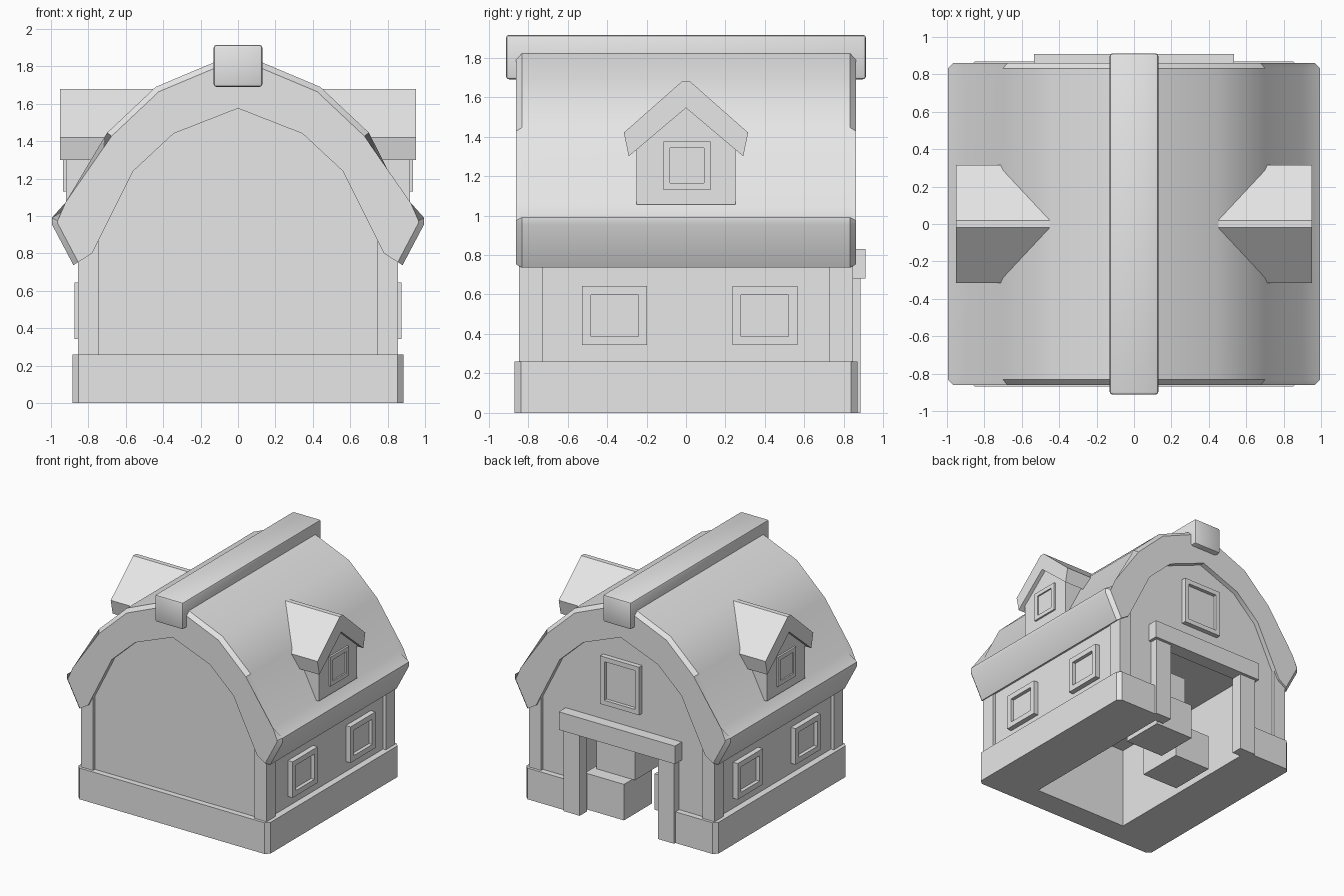
import bpy, bmesh
from mathutils import Vector, Matrix

cube = bpy.data.objects.get("Cube")
if cube:
    bpy.data.objects.remove(cube, do_unlink=True)

GREY = (0.8, 0.8, 0.8, 1.0)
mat = bpy.data.materials.new("plain grey")
mat.use_nodes = True
mat.diffuse_color = GREY
mat.node_tree.nodes["Principled BSDF"].inputs["Base Color"].default_value = GREY


def finish(name, bm):
    """Turn a bmesh into a named object with the grey material."""
    bmesh.ops.recalc_face_normals(bm, faces=bm.faces[:])
    me = bpy.data.meshes.new(name)
    bm.to_mesh(me)
    bm.free()
    me.materials.append(mat)
    ob = bpy.data.objects.new(name, me)
    bpy.context.collection.objects.link(ob)
    return ob


def box_bm(x0, x1, y0, y1, z0, z1):
    bm = bmesh.new()
    bmesh.ops.create_cube(bm, size=1)
    for v in bm.verts:
        v.co = Vector((x0 + (v.co.x + .5) * (x1 - x0),
                       y0 + (v.co.y + .5) * (y1 - y0),
                       z0 + (v.co.z + .5) * (z1 - z0)))
    return bm


def box(name, *size):
    return finish(name, box_bm(*size))


def prism(points, start, end):
    """Sweep a closed outline from the points start(p) to end(p)."""
    bm = bmesh.new()
    a = [bm.verts.new(start(p)) for p in points]
    b = [bm.verts.new(end(p)) for p in points]
    bm.faces.new(a)
    bm.faces.new(b[::-1])
    n = len(points)
    for i in range(n):
        j = (i + 1) % n
        bm.faces.new((a[i], b[i], b[j], a[j]))
    return bm


def window(name, width, height, border, depth, matrix):
    """Framed window facing local +x, with the pane sunk in the frame."""
    bm = box_bm(-.06, 0, -width / 2, width / 2, -height / 2, height / 2)
    bm.normal_update()
    front = [f for f in bm.faces if f.normal.x > .9]
    bmesh.ops.inset_region(bm, faces=front, thickness=border, depth=0)
    pane = bmesh.ops.extrude_discrete_faces(bm, faces=front)["faces"]
    bmesh.ops.translate(bm, verts=pane[0].verts[:], vec=(-depth, 0, 0))
    bm.transform(matrix)
    return finish(name, bm)


def smooth(ob):
    bpy.ops.object.select_all(action='DESELECT')
    ob.select_set(True)
    bpy.context.view_layer.objects.active = ob
    bpy.ops.object.shade_smooth_by_angle(angle=0.52)


def mirrored(points):
    return points + [(-x, z) for x, z in reversed(points) if x > 1e-6]


# Curved barn roof: shell between an outer and an inner outline
outer = [(0, 1.875), (.44, 1.69), (.70, 1.445), (.90, 1.05),
         (.995, .99), (.995, .955), (.88, .737)]
inner = [(0, 1.575), (.345, 1.44), (.56, 1.24), (.78, .80)]
left_side = [(-x, z) for x, z in outer[:0:-1]]
inside = [(-x, z) for x, z in inner[:0:-1]]
outline = left_side + outer + inner[:0:-1] + [inner[0]] + inside[::-1]
Y = .862
bm = prism(outline, lambda p: (p[0], -Y, p[1]), lambda p: (p[0], Y, p[1]))
count = len(left_side) + len(outer)
bm.verts.ensure_lookup_table()
rim_verts = set(bm.verts[:count]) | set(bm.verts[len(outline):len(outline) + count])
rim = [e for e in bm.edges if set(e.verts) <= rim_verts
       and abs(e.verts[0].co.y - e.verts[1].co.y) < .01]
bmesh.ops.bevel(bm, geom=rim, offset=.03, segments=1, affect='EDGES')
smooth(finish("roof", bm))

# Ridge beam
bm = box_bm(-.13, .13, -.912, .912, 1.69, 1.915)
bmesh.ops.bevel(bm, geom=bm.edges[:], offset=.015, segments=2, affect='EDGES', profile=.5)
smooth(finish("ridge_beam", bm))

# Barn body and plinth, both opened by the doorway cavity
walls = mirrored([(0, 1.60), (.36, 1.46), (.58, 1.25), (.83, .77), (.83, .2)])
bm = prism(walls, lambda p: (p[0], -.82, p[1]), lambda p: (p[0], .82, p[1]))
body = finish("barn_body", bm)
bm = box_bm(-.885, .885, -.868, .868, 0, .26)
upright = [e for e in bm.edges if abs(e.verts[0].co.z - e.verts[1].co.z) > .1]
bmesh.ops.bevel(bm, geom=upright, offset=.032, segments=1, affect='EDGES')
plinth = finish("plinth", bm)
cutter = box("doorway_cutter", -.44, .44, -.66, 1.1, -.1, .69)
cutter.hide_render = True
for ob in (body, plinth):
    mod = ob.modifiers.new("doorway", 'BOOLEAN')
    mod.operation = 'DIFFERENCE'
    mod.solver = 'EXACT'
    mod.object = cutter
    bpy.ops.object.select_all(action='DESELECT')
    ob.select_set(True)
    bpy.context.view_layer.objects.active = ob
    bpy.ops.object.modifier_apply(modifier=mod.name)
bpy.data.objects.remove(cutter, do_unlink=True)

# Corner posts
for sx, side in ((1, "left"), (-1, "right")):
    for sy, end in ((-1, "front"), (1, "back")):
        xs = sorted((sx * .745, sx * .855))
        ys = sorted((sy * .725, sy * .845))
        box(f"corner_post_{end}_{side}", *xs, *ys, .2, .87)

# Door frame
for sx, side in ((1, "left"), (-1, "right")):
    box(f"door_post_{side}", *sorted((sx * .36, sx * .51)), .79, .885, 0, .70)
box("door_lintel", -.535, .535, .79, .91, .68, .83)

# Hay bales inside
box("bale_lower", .04, .40, .39, .76, 0, .30)
box("bale_upper", .015, .37, .28, .65, .30, .60)
box("bale_side", -.38, -.04, .07, .47, 0, .30)


def roof_x(z):
    """Half width of the outer roof at height z."""
    for (xa, za), (xb, zb) in zip(outer, outer[1:]):
        if zb <= z <= za:
            return xa + (xb - xa) * (za - z) / (za - zb)
    return .9


# Dormers and side windows on both slopes
dormer_roof = [(-.02, 1.68), (.02, 1.68), (.315, 1.42), (.29, 1.30),
               (0, 1.545), (-.29, 1.30), (-.315, 1.42)]
dormer_wall = [(-.25, 1.055), (.25, 1.055), (.25, 1.36), (0, 1.57), (-.25, 1.36)]
for s, side in ((1, "left"), (-1, "right")):
    for part, pts, front in (("roof", dormer_roof, .953), ("wall", dormer_wall, .92)):
        bm = prism(pts, lambda p: (s * (roof_x(p[1]) - .03), p[0], p[1]),
                   lambda p: (s * front, p[0], p[1]))
        finish(f"dormer_{part}_{side}", bm)
    flip = Matrix.Diagonal((s, 1, 1, 1))
    window(f"dormer_window_{side}", .24, .245, .048, .012,
           flip @ Matrix.Translation((.935, .005, 1.253)))
    for y, end in ((-.362, "front"), (.40, "back")):
        window(f"side_window_{end}_{side}", .33, .30, .063, .03,
               flip @ Matrix.Translation((.873, y, .493)))

# Gable window above the door
window("gable_window", .36, .40, .055, .03,
       Matrix.Translation((.01, .86, 1.17)) @ Matrix.Rotation(1.5707963, 4, 'Z'))
